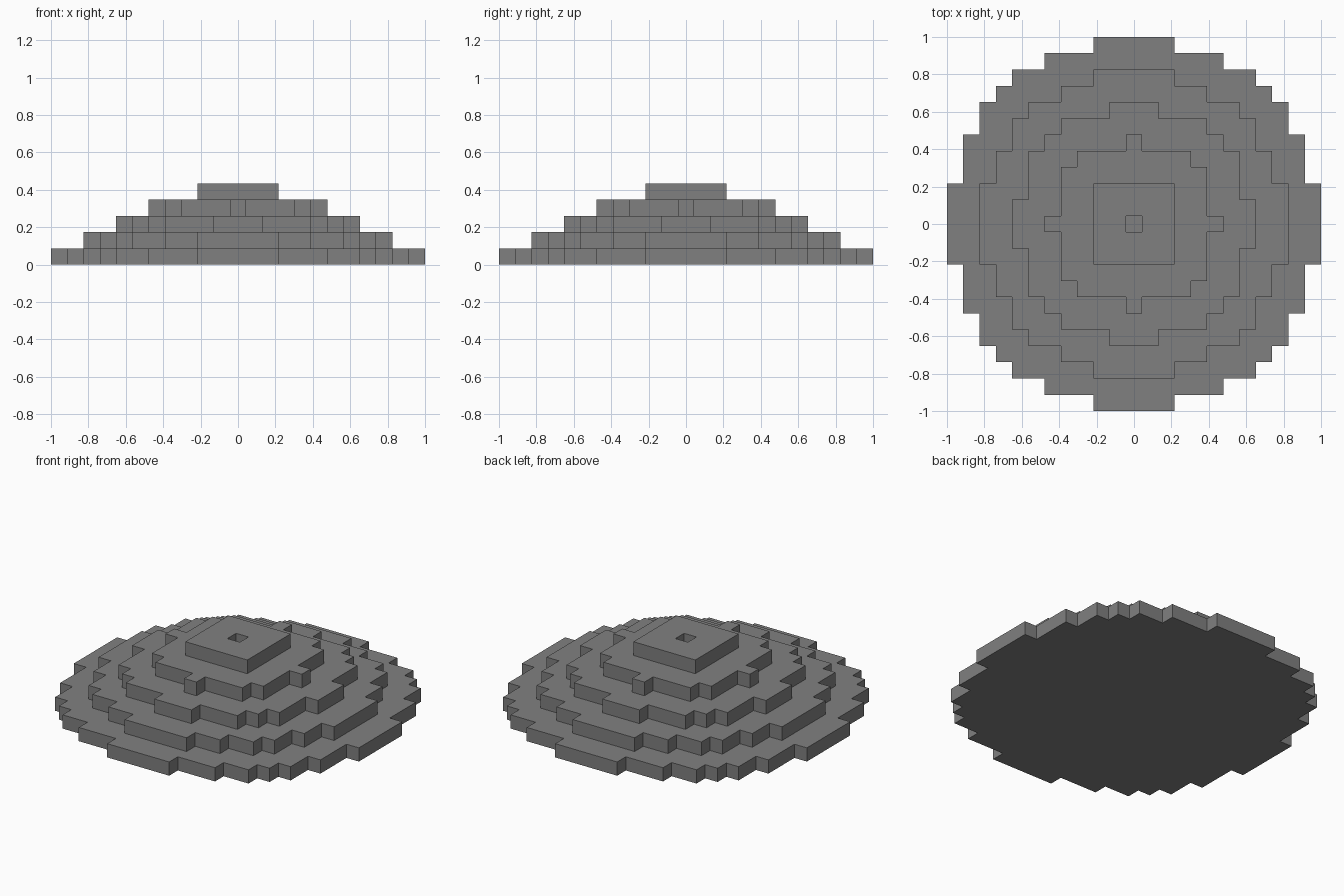
import bpy
import bmesh

cube = bpy.data.objects.get("Cube")
if cube:
    bpy.data.objects.remove(cube, do_unlink=True)

# Edge of one block: the base is 23 blocks wide
U = 2 / 23

stone = bpy.data.materials.new("stone_grey")
stone.use_nodes = True
GREY = (0.216, 0.216, 0.216, 1)
stone.diffuse_color = GREY
stone.node_tree.nodes["Principled BSDF"].inputs["Base Color"].default_value = GREY

# Reach of each block row from the middle row outwards, mirrored to all sides
TIERS = {
    "base_tier": [11, 11, 11, 10, 10, 10, 9, 9, 8, 7, 5, 2],
    "second_tier": [9, 9, 9, 8, 8, 7, 7, 6, 4, 2],
    "third_tier": [7, 7, 6, 6, 6, 5, 4, 1],
    "fourth_tier": [5, 4, 4, 4, 3, 0],
    "top_tier": [2, 2, 2],
}


def tier_cells(rows):
    """All blocks of one tier as grid positions."""
    return {(i, s * j) for j, reach in enumerate(rows)
            for i in range(-reach, reach + 1) for s in (-1, 1)}


def build_tier(name, cells, covered, level):
    """Stepped slab: exposed tops, outer walls, and an underside at ground level."""
    bm = bmesh.new()
    low, high = level * U, (level + 1) * U

    def face(points):
        bm.faces.new([bm.verts.new(p) for p in points])

    for i, j in sorted(cells):
        x, y, h = i * U, j * U, U / 2
        ring = [(x - h, y - h), (x + h, y - h), (x + h, y + h), (x - h, y + h)]
        if (i, j) not in covered:
            face([(*p, high) for p in ring])
        if level == 0:
            face([(*p, low) for p in reversed(ring)])
        for k, (di, dj) in enumerate([(0, -1), (1, 0), (0, 1), (-1, 0)]):
            if (i + di, j + dj) not in cells:
                a, b = ring[k], ring[(k + 1) % 4]
                face([(*a, low), (*b, low), (*b, high), (*a, high)])

    bmesh.ops.remove_doubles(bm, verts=bm.verts, dist=U / 100)
    mesh = bpy.data.meshes.new(name)
    bm.to_mesh(mesh)
    bm.free()
    mesh.materials.append(stone)
    bpy.context.collection.objects.link(bpy.data.objects.new(name, mesh))


# Stack the tiers; the top one has a one-block pit in its middle
layers = [tier_cells(rows) for rows in TIERS.values()]
layers[-1].discard((0, 0))
for level, name in enumerate(TIERS):
    above = layers[level + 1] if level + 1 < len(layers) else set()
    build_tier(name, layers[level], above, level)
